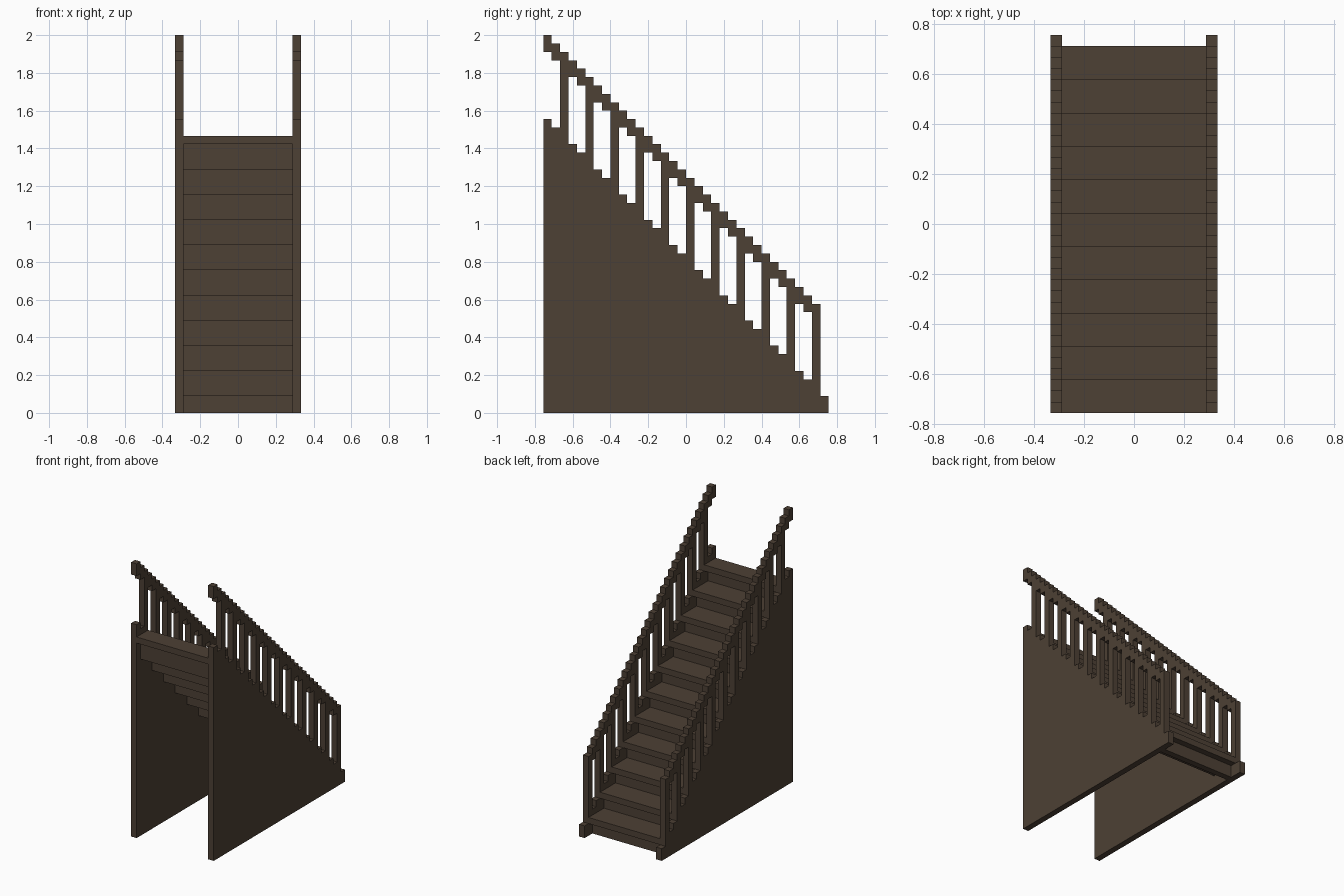
import bpy, bmesh

U = 2 / 45            # block size: everything sits on a grid of cubes
COLS, HALF_W = 34, 7.5
STEPS = 11

cube = bpy.data.objects.get("Cube")
if cube:
    bpy.data.objects.remove(cube, do_unlink=True)

wood = bpy.data.materials.new("dark_wood")
wood.use_nodes = True
colour = (0.075, 0.052, 0.035, 1)
wood.diffuse_color = colour
wood.node_tree.nodes["Principled BSDF"].inputs["Base Color"].default_value = colour


def extrude_profile(name, points, x0, x1, mirror=False):
    """Extrude a (column, height) outline along x, in grid units."""
    bm = bmesh.new()
    face = bm.faces.new([bm.verts.new((x0 * U, (c - COLS / 2) * U, h * U)) for c, h in points])
    moved = bmesh.ops.extrude_face_region(bm, geom=[face])["geom"]
    bmesh.ops.translate(bm, vec=((x1 - x0) * U, 0, 0),
                        verts=[v for v in moved if isinstance(v, bmesh.types.BMVert)])
    bmesh.ops.recalc_face_normals(bm, faces=bm.faces)
    mesh = bpy.data.meshes.new(name)
    bm.to_mesh(mesh)
    bm.free()
    mesh.materials.append(wood)
    obj = bpy.data.objects.new(name, mesh)
    bpy.context.collection.objects.link(obj)
    if mirror:
        obj.modifiers.new("Mirror", 'MIRROR').use_axis[0] = True
    return obj


def rect(c0, c1, h0, h1):
    return [(c0, h0), (c1, h0), (c1, h1), (c0, h1)]


def stairline(top, columns):
    """Outline dropping one block per column."""
    return [(c + d, top - c) for c in range(columns) for d in (0, 1)]


# Stepped side walls
extrude_profile("side_walls", [(COLS, 0), (0, 0)] + stairline(35, COLS),
                HALF_W - 1, HALF_W, True)

# Stepped handrails, two blocks thick
rail_cols = COLS - 1
extrude_profile("handrails", stairline(45, rail_cols) + stairline(43, rail_cols)[::-1],
                HALF_W - 1, HALF_W, True)

# Balusters between wall and rail
for c in range(2, COLS, 3):
    extrude_profile("balusters", rect(c, c + 1, 35 - c, 43 - c), HALF_W - 1, HALF_W, True)

# Treads with an overhanging nose, risers set back beneath it
inner = HALF_W - 1
for k in range(STEPS):
    nose, top = COLS - 1 - 3 * k, 3 + 3 * k
    extrude_profile("tread", rect(max(nose - 5, 0), nose, top - 1, top), -inner, inner)
    extrude_profile("riser", rect(nose - 2, nose - 1, top - 3, top - 1), -inner, inner)
